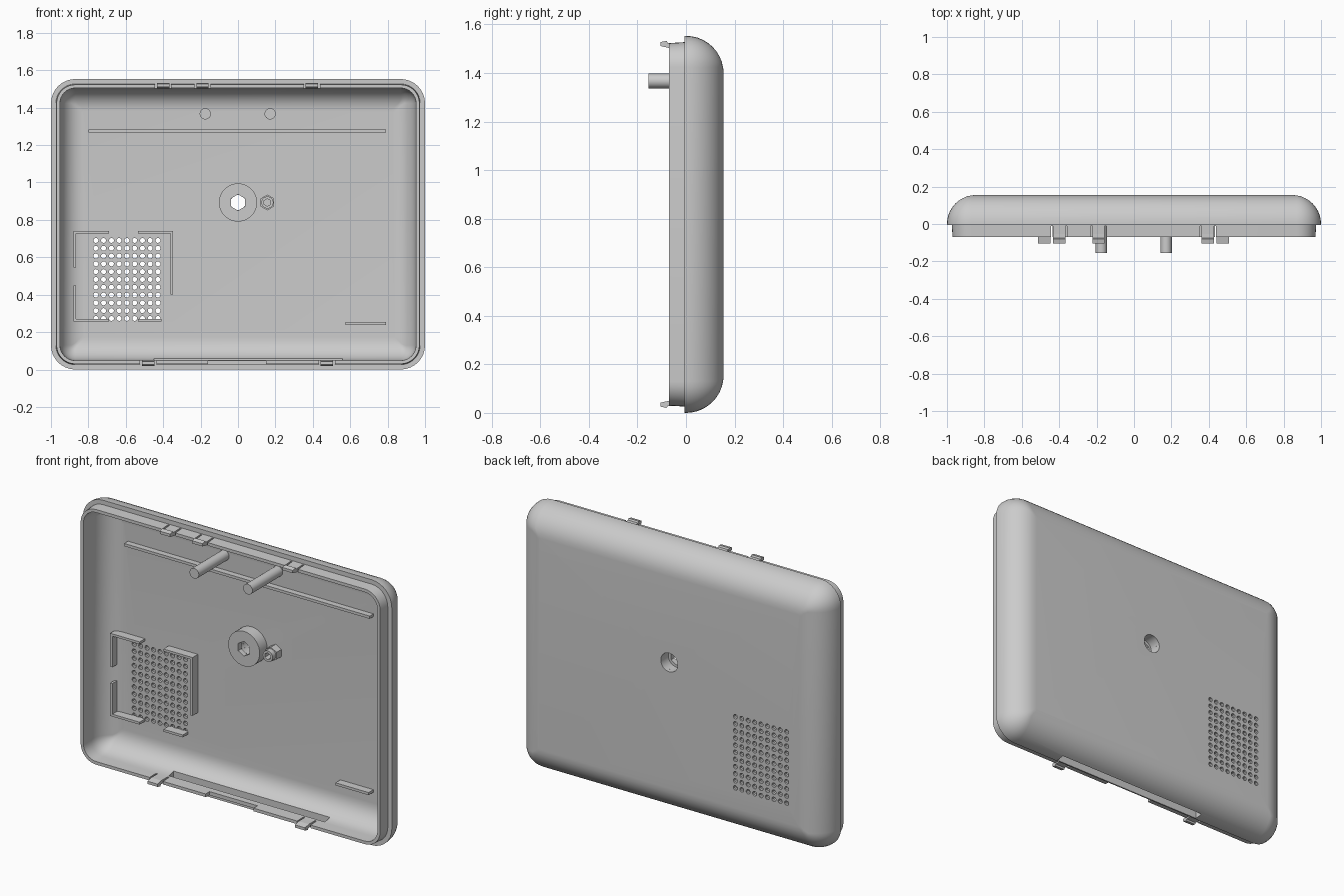
import bpy, bmesh
from math import sin, cos, pi, radians
from mathutils import Matrix

if "Cube" in bpy.data.objects:
    bpy.data.objects.remove(bpy.data.objects["Cube"])

H = 1.553          # overall height
BACK = 0.155       # outer back plane
FLOOR = 0.125      # inner floor plane


def finish(bm, name, smooth=True):
    bmesh.ops.recalc_face_normals(bm, faces=bm.faces)
    me = bpy.data.meshes.new(name)
    bm.to_mesh(me)
    bm.free()
    ob = bpy.data.objects.new(name, me)
    bpy.context.collection.objects.link(ob)
    if smooth:
        shade(ob)
    return ob


def shade(ob):
    bpy.ops.object.select_all(action='DESELECT')
    ob.select_set(True)
    bpy.context.view_layer.objects.active = ob
    bpy.ops.object.shade_smooth_by_angle(angle=radians(30))


def bridge(bm, a, b):
    for i in range(len(a)):
        j = (i + 1) % len(a)
        bm.faces.new((a[i], a[j], b[j], b[i]))


def add_box(bm, x0, x1, y0, y1, z0, z1):
    m = Matrix.Translation(((x0 + x1) / 2, (y0 + y1) / 2, (z0 + z1) / 2))
    m = m @ Matrix.Diagonal((x1 - x0, y1 - y0, z1 - z0, 1))
    bmesh.ops.create_cube(bm, size=1, matrix=m)


def add_cyl(bm, x, z, r, y0, y1, n):
    m = Matrix.Translation((x, (y0 + y1) / 2, z)) @ Matrix.Rotation(pi / 2, 4, 'X')
    bmesh.ops.create_cone(bm, cap_ends=True, segments=n, radius1=r, radius2=r,
                          depth=y1 - y0, matrix=m)


def rounded_rect(bm, inset, y, segs=8):
    hx, hz, r = 1 - inset, H / 2 - inset, max(0.13 - inset, 0.012)
    ring = []
    for k, (sx, sz) in enumerate(((1, 1), (-1, 1), (-1, -1), (1, -1))):
        for s in range(segs + 1):
            a = pi / 2 * (k + s / segs)
            ring.append(bm.verts.new((sx * (hx - r) + r * cos(a), y,
                                      H / 2 + sz * (hz - r) + r * sin(a))))
    return ring


def ring_boss(name, x, z, profile, n=36):
    """Revolved closed profile of (radius, y, is_hexagonal)."""
    bm = bmesh.new()
    rings = []
    for r, y, hexa in profile:
        ring = []
        for i in range(n):
            a = 2 * pi * i / n
            q = r * cos(pi / 6) / cos((a + pi / 6) % (pi / 3) - pi / 6) if hexa else r
            ring.append(bm.verts.new((x + q * sin(a + pi / 6 * hexa), y,
                                      z + q * cos(a + pi / 6 * hexa))))
        rings.append(ring)
    for i in range(len(rings)):
        bridge(bm, rings[i], rings[(i + 1) % len(rings)])
    return finish(bm, name)


# Shell: rounded back, rim step, lip, and hollow inside, lofted from one profile
profile = []
for i in range(11):
    a = pi / 2 * (1 - i / 10)
    profile.append((0.155 * (1 - cos(a)), BACK * sin(a)))
profile += [(0.0, -0.006), (0.026, -0.006), (0.03, -0.07), (0.048, -0.07), (0.05, 0.0)]
for i in range(1, 10):
    a = pi / 2 * i / 9
    profile.append((0.05 + 0.12 * (1 - cos(a)), FLOOR * sin(a)))
bm = bmesh.new()
rings = [rounded_rect(bm, i, y) for i, y in profile]
for a, b in zip(rings, rings[1:]):
    bridge(bm, a, b)
bm.faces.new(rings[0])
bm.faces.new(rings[-1])
shell = finish(bm, "back_shell", smooth=False)

TOP_CLIPS = (-0.40, -0.19, 0.395)
BOTTOM_CLIPS = (-0.48, 0.475)

# Cutters: speaker holes, centre recess, bottom slot, lip notch, clip slits
bm = bmesh.new()
for c in range(9):
    for r in range(11):
        add_cyl(bm, -0.76 + 0.0415 * c, 0.273 + 0.0417 * r, 0.0135, 0.09, 0.2, 10)
add_cyl(bm, 0, 0.893, 0.055, 0.1, 0.2, 24)
add_box(bm, -0.45, 0.56, 0.002, 0.048, -0.1, 0.085)
add_box(bm, -0.16, 0.15, -0.1, -0.035, -0.1, 0.085)
for xs, z0, z1 in ((TOP_CLIPS, H - 0.085, H + 0.1), (BOTTOM_CLIPS, -0.1, 0.085)):
    for x in xs:
        for s in (-1, 1):
            add_box(bm, x + s * 0.038 - 0.005, x + s * 0.038 + 0.005, -0.1, -0.012, z0, z1)
cutter = finish(bm, "cutter", smooth=False)
cutter.hide_render = True
mod = shell.modifiers.new("openings", 'BOOLEAN')
mod.operation, mod.solver, mod.object = 'DIFFERENCE', 'EXACT', cutter
bpy.context.view_layer.objects.active = shell
bpy.ops.object.modifier_apply(modifier=mod.name)
bpy.data.objects.remove(cutter)
shade(shell)

# Snap clips on the lip, barbed outward
def clip(name, x, top):
    pts = ((-0.03, 0.029), (-0.075, 0.029), (-0.08, 0.02), (-0.105, 0.026),
           (-0.105, 0.042), (-0.07, 0.05), (-0.03, 0.05))
    bm = bmesh.new()
    ends = [[bm.verts.new((x + s * 0.033, y, H - d if top else d)) for y, d in pts]
            for s in (-1, 1)]
    bridge(bm, *ends)
    for e in ends:
        bm.faces.new(e)
    finish(bm, name, smooth=False)

for i, x in enumerate(TOP_CLIPS):
    clip(f"top_clip_{i + 1}", x, True)
for i, x in enumerate(BOTTOM_CLIPS):
    clip(f"bottom_clip_{i + 1}", x, False)

# Locating posts
for name, x in (("left_post", -0.175), ("right_post", 0.172)):
    bm = bmesh.new()
    add_cyl(bm, x, 1.367, 0.03, -0.155, FLOOR + 0.01, 24)
    finish(bm, name)

# Centre screw boss with hexagonal hole, and small boss beside it
ring_boss("centre_boss", 0, 0.893, [
    (0.102, FLOOR + 0.005, 0), (0.102, 0.055, 0), (0.043, 0.055, 1),
    (0.043, 0.085, 1), (0.055, 0.085, 0), (0.055, FLOOR + 0.005, 0)])
ring_boss("small_boss", 0.157, 0.893, [
    (0.042, FLOOR + 0.005, 1), (0.042, 0.08, 1), (0.032, 0.08, 0), (0.032, 0.05, 0),
    (0.02, 0.05, 1), (0.02, FLOOR + 0.005, 1)])

# Floor ribs
def ribs(name, height, boxes):
    bm = bmesh.new()
    for x0, x1, z0, z1 in boxes:
        add_box(bm, x0, x1, FLOOR - height, FLOOR + 0.005, z0, z1)
    finish(bm, name, smooth=False)

ribs("upper_rib", 0.035, [(-0.80, 0.79, 1.266, 1.282)])
ribs("lower_rib", 0.045, [(0.575, 0.79, 0.238, 0.253)])
ribs("speaker_frame", 0.05, [
    (-0.88, -0.69, 0.727, 0.741), (-0.88, -0.866, 0.545, 0.727),
    (-0.88, -0.866, 0.271, 0.45), (-0.88, -0.69, 0.257, 0.271),
    (-0.535, -0.347, 0.727, 0.741), (-0.361, -0.347, 0.40, 0.727),
    (-0.535, -0.41, 0.257, 0.271)])
